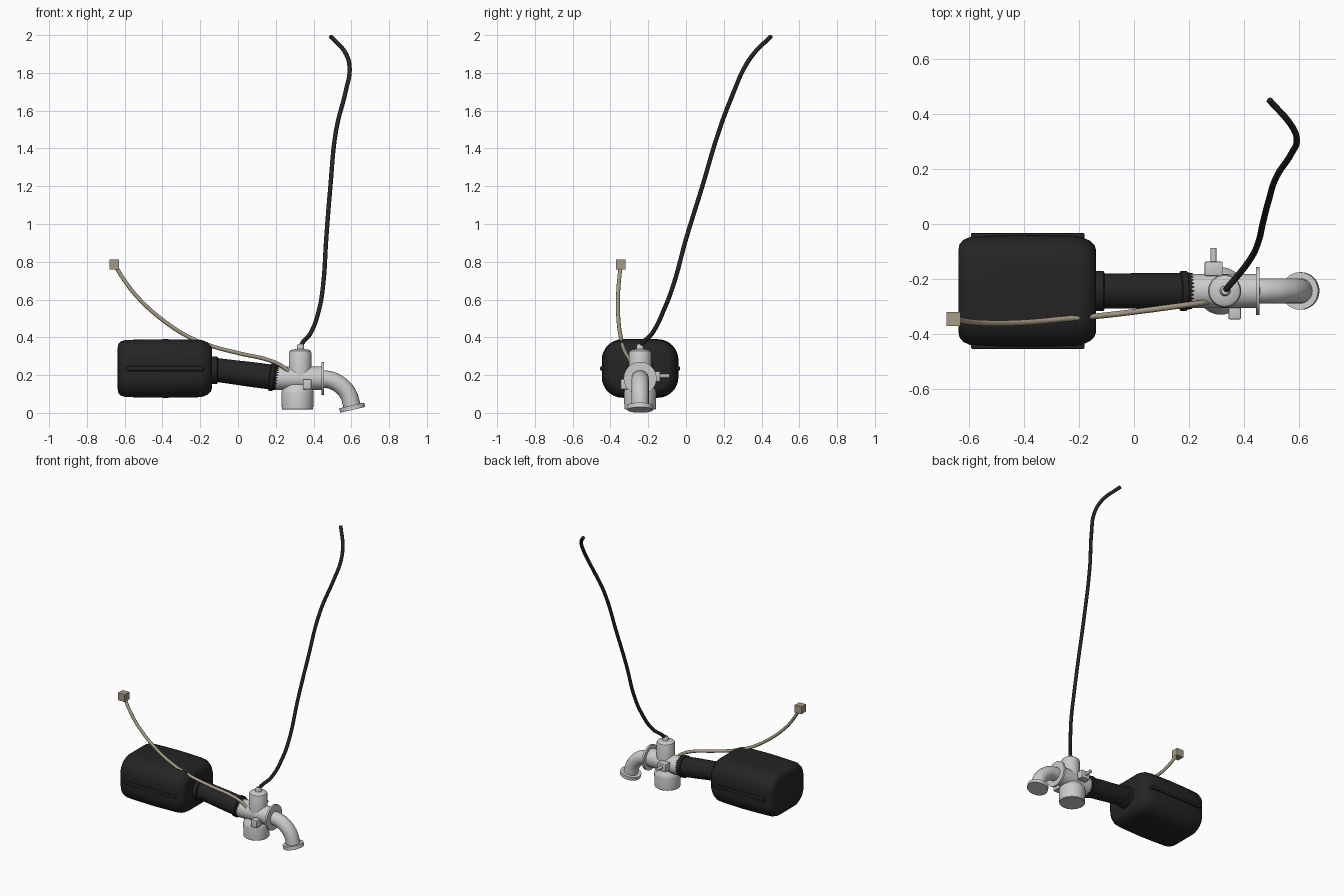
import bpy, bmesh, math
from mathutils import Vector

if "Cube" in bpy.data.objects:
    bpy.data.objects.remove(bpy.data.objects["Cube"])

CY = -0.243  # common centre line in y


def material(name, rgb):
    m = bpy.data.materials.new(name)
    m.diffuse_color = (*rgb, 1)
    m.use_nodes = True
    m.node_tree.nodes["Principled BSDF"].inputs["Base Color"].default_value = m.diffuse_color
    return m


BLACK = material("black_rubber", (0.018, 0.018, 0.018))
GREY = material("light_grey_metal", (0.60, 0.60, 0.60))
TAN = material("tan_cable", (0.38, 0.33, 0.23))


def finish(name, bm, mat, angle=35):
    bmesh.ops.recalc_face_normals(bm, faces=bm.faces)
    me = bpy.data.meshes.new(name)
    bm.to_mesh(me)
    bm.free()
    ob = bpy.data.objects.new(name, me)
    bpy.context.collection.objects.link(ob)
    me.materials.append(mat)
    bpy.ops.object.select_all(action='DESELECT')
    ob.select_set(True)
    bpy.context.view_layer.objects.active = ob
    bpy.ops.object.shade_smooth_by_angle(angle=math.radians(angle))
    return ob


def skin(bm, rings):
    """Bridge equal-length rings of points and cap both ends."""
    vs = [[bm.verts.new(p) for p in ring] for ring in rings]
    n = len(vs[0])
    for a, b in zip(vs, vs[1:]):
        for i in range(n):
            j = (i + 1) % n
            bm.faces.new((a[i], a[j], b[j], b[i]))
    bm.faces.new(vs[0][::-1])
    bm.faces.new(vs[-1])


def lathe(name, profile, loc, axis, mat, n=40, teeth=0):
    """Turn (radius, height) pairs round an axis; teeth shortens alternate end points."""
    rot = Vector((0, 0, 1)).rotation_difference(Vector(axis))
    rings = []
    for k, (r, h) in enumerate(profile):
        last = k == len(profile) - 1
        rings.append([Vector(loc) + rot @ Vector((r * math.cos(2 * math.pi * i / n),
                      r * math.sin(2 * math.pi * i / n),
                      h - (teeth if last and i % 2 else 0))) for i in range(n)])
    bm = bmesh.new()
    skin(bm, rings)
    return finish(name, bm, mat)


def box(name, lo, hi, mat, bevel=0.004):
    bm = bmesh.new()
    bmesh.ops.create_cube(bm, size=1)
    for v in bm.verts:
        v.co = [lo[i] + (v.co[i] + 0.5) * (hi[i] - lo[i]) for i in range(3)]
    if bevel:
        bmesh.ops.bevel(bm, geom=bm.edges[:], offset=bevel, segments=2, affect='EDGES', profile=0.5)
    return finish(name, bm, mat)


def pipe(name, pts, radius, mat, res=6, sides=4):
    cu = bpy.data.curves.new(name, 'CURVE')
    cu.dimensions = '3D'
    cu.bevel_depth = radius
    cu.bevel_resolution = sides
    cu.resolution_u = res
    cu.use_fill_caps = True
    sp = cu.splines.new('BEZIER')
    sp.bezier_points.add(len(pts) - 1)
    for b, p in zip(sp.bezier_points, pts):
        b.co = p
        b.handle_left_type = b.handle_right_type = 'AUTO'
    ob = bpy.data.objects.new(name, cu)
    bpy.context.collection.objects.link(ob)
    cu.materials.append(mat)
    bpy.ops.object.select_all(action='DESELECT')
    ob.select_set(True)
    bpy.context.view_layer.objects.active = ob
    bpy.ops.object.convert(target='MESH')
    bpy.ops.object.shade_smooth_by_angle(angle=math.radians(40))


def rounded_rect(x, hy, hz, r, cz, n=8):
    ring = []
    for q, (sy, sz) in enumerate([(1, 1), (-1, 1), (-1, -1), (1, -1)]):
        for k in range(n + 1):
            a = math.pi / 2 * (q + k / n)
            ring.append((x, CY + sy * (hy - r) + r * math.cos(a), cz + sz * (hz - r) + r * math.sin(a)))
    return ring


# Air box: rounded sections along x
bm = bmesh.new()
skin(bm, [rounded_rect(x, hy, hz, r, 0.235) for x, hy, hz, r in [
    (-0.637, 0.150, 0.110, 0.075), (-0.634, 0.168, 0.128, 0.09), (-0.620, 0.185, 0.144, 0.10),
    (-0.595, 0.196, 0.151, 0.105), (-0.50, 0.201, 0.154, 0.11), (-0.38, 0.203, 0.155, 0.11),
    (-0.22, 0.200, 0.153, 0.11), (-0.185, 0.194, 0.149, 0.105), (-0.160, 0.182, 0.138, 0.10),
    (-0.143, 0.166, 0.122, 0.09), (-0.138, 0.150, 0.106, 0.075)]])
finish("air_box", bm, BLACK, 50)

# Side ribs of the air box
for side, s in (("front", -1), ("back", 1)):
    ys = sorted((CY + s * 0.18, CY + s * 0.211))
    box(side + "_air_box_rib", (-0.592, ys[0], 0.223), (-0.18, ys[1], 0.247), BLACK, 0.006)

# Intake hose with its two collars and a toothed end
AX = (0.31, 0, -0.04)
lathe("box_collar", [(0.066, 0), (0.073, 0.004), (0.073, 0.034), (0.066, 0.038)],
      (-0.145, CY, 0.226), (1, 0, 0), BLACK)
lathe("intake_hose", [(0.063, 0), (0.064, 0.1), (0.066, 0.2), (0.066, 0.29)],
      (-0.12, CY, 0.228), AX, BLACK)
lathe("hose_clamp", [(0.066, 0), (0.073, 0.004), (0.073, 0.024), (0.066, 0.028)],
      (0.166, CY, 0.191), AX, BLACK)
lathe("toothed_hose_end", [(0.067, 0), (0.067, 0.014), (0.064, 0.028)],
      (0.185, CY, 0.1885), AX, BLACK, n=56, teeth=0.013)

# Carburettor body, flange, bowl and cap
lathe("main_barrel", [(0.062, 0), (0.062, 0.255)], (0.195, CY, 0.183), (1, 0, 0), GREY)
lathe("barrel_flange", [(0.087, 0), (0.087, 0.014)], (0.442, CY, 0.183), (1, 0, 0), GREY)
lathe("float_bowl", [(0.080, 0.018), (0.083, 0.021), (0.086, 0.105), (0.082, 0.122), (0.06, 0.15)],
      (0.315, CY, 0), (0, 0, 1), GREY)
lathe("top_cap", [(0.060, 0.18), (0.060, 0.318), (0.056, 0.328), (0.046, 0.334), (0.02, 0.338)],
      (0.329, CY, 0), (0, 0, 1), GREY)
lathe("cable_nozzle", [(0.019, 0.33), (0.019, 0.355), (0.013, 0.365)],
      (0.331, CY, 0), (0, 0, 1), GREY, n=20)

# Side fittings
box("back_fitting", (0.256, -0.188, 0.165), (0.322, -0.137, 0.22), GREY)
lathe("back_fitting_pin", [(0.011, 0), (0.011, 0.055)], (0.289, -0.142, 0.196), (0, 1, 0), GREY, n=16)
box("front_fitting", (0.343, -0.346, 0.125), (0.388, -0.285, 0.179), GREY)

# Outlet elbow and its tilted flange
pipe("outlet_elbow", [(0.45, CY, 0.18), (0.49, CY, 0.174), (0.541, CY, 0.148),
                      (0.583, CY, 0.100), (0.604, CY, 0.035)], 0.046, GREY, res=8, sides=8)
lathe("outlet_flange", [(0.068, 0), (0.068, 0.024)], (0.607, CY, 0.016), (-0.23, 0, 1), GREY)

# Long throttle hose
pipe("throttle_hose", [(0.331, CY, 0.35), (0.342, -0.228, 0.372), (0.383, -0.180, 0.42),
                       (0.430, -0.115, 0.55), (0.451, -0.066, 0.68), (0.467, 0.0, 0.92),
                       (0.488, 0.082, 1.185), (0.520, 0.177, 1.50), (0.572, 0.257, 1.71),
                       (0.591, 0.305, 1.82), (0.572, 0.357, 1.90), (0.491, 0.450, 1.993)],
     0.0115, BLACK)

# Tan cable and its connector
pipe("tan_cable", [(-0.655, -0.345, 0.787), (-0.59, -0.356, 0.685), (-0.52, -0.36, 0.60),
                   (-0.39, -0.357, 0.485), (-0.256, -0.345, 0.40), (-0.14, -0.335, 0.354),
                   (0.008, -0.318, 0.315), (0.166, -0.297, 0.278), (0.235, -0.288, 0.246),
                   (0.275, -0.283, 0.212)], 0.0105, TAN)
box("cable_connector", (-0.681, -0.371, 0.760), (-0.629, -0.319, 0.812), TAN, 0)
